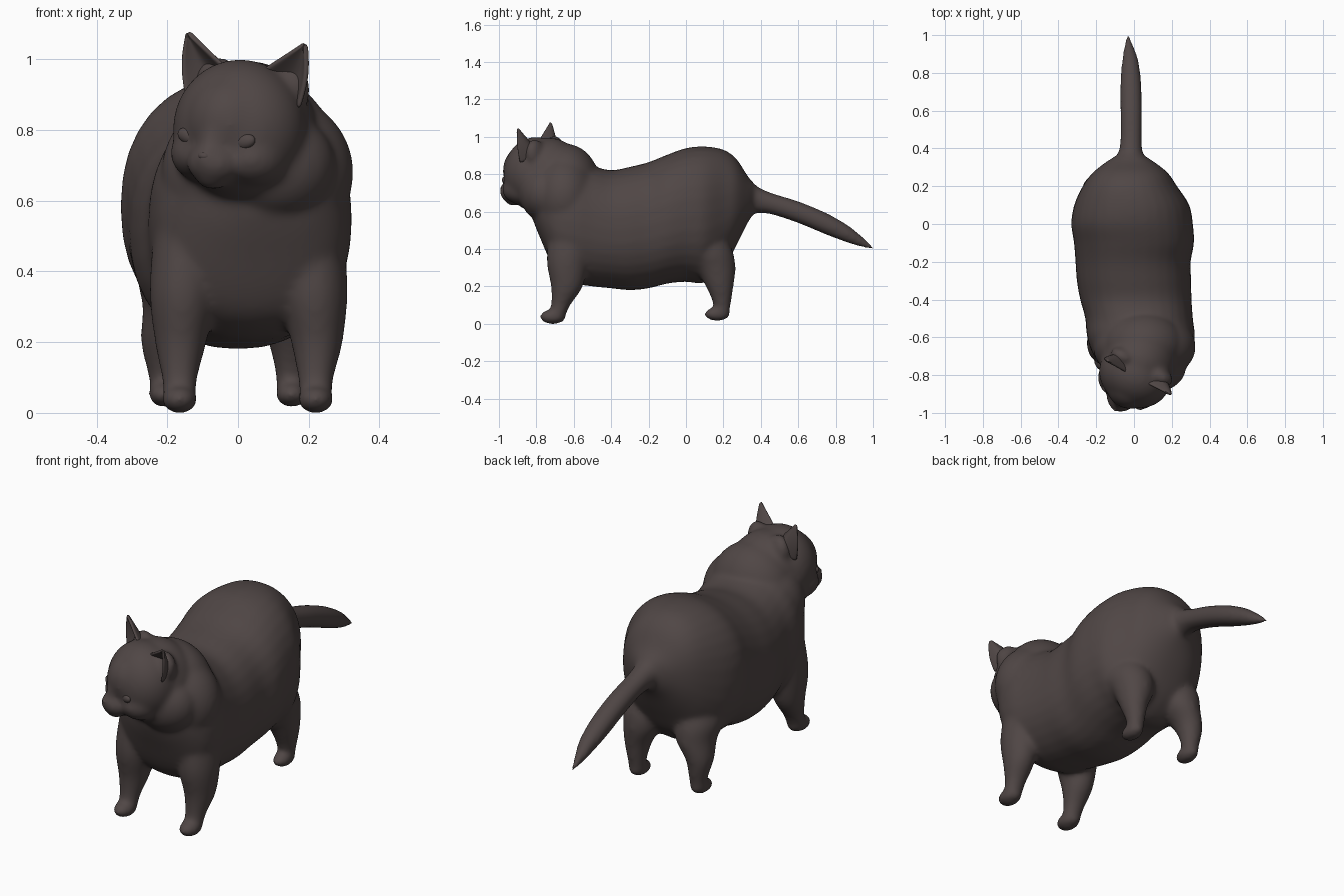
import bpy, bmesh, math
from mathutils import Matrix, Vector

if "Cube" in bpy.data.objects:
    bpy.data.objects.remove(bpy.data.objects["Cube"])

fur = bpy.data.materials.new("dark brown fur")
fur.diffuse_color = (0.08, 0.062, 0.06, 1)
fur.use_nodes = True
fur.node_tree.nodes["Principled BSDF"].inputs["Base Color"].default_value = fur.diffuse_color


def finish(name, bm):
    bmesh.ops.recalc_face_normals(bm, faces=bm.faces)
    for f in bm.faces:
        f.smooth = True
    me = bpy.data.meshes.new(name)
    bm.to_mesh(me)
    bm.free()
    me.materials.append(fur)
    ob = bpy.data.objects.new(name, me)
    bpy.context.collection.objects.link(ob)
    return ob


def spline(a, b, c, d, t):
    return tuple(0.5 * (2 * q + (r - p) * t + (2 * p - 5 * q + 4 * r - s) * t * t
                        + (3 * q - p - 3 * r + s) * t ** 3) for p, q, r, s in zip(a, b, c, d))


def loft(bm, rings, axis, power=2.0, sides=32, steps=5):
    """Smooth tube through rings (position, centre x, other centre, radius x, other radius)."""
    path = []
    n = len(rings)
    for i in range(n - 1):
        a, b, c, d = (rings[max(0, min(n - 1, k))] for k in (i - 1, i, i + 1, i + 2))
        path += [spline(a, b, c, d, s / steps) for s in range(steps)]
    path.append(rings[-1])
    loops = []
    for p, cx, co, rx, ro in path:
        loop = []
        for k in range(sides):
            a = 2 * math.pi * k / sides
            c, s = math.cos(a), math.sin(a)
            x = cx + max(rx, .003) * math.copysign(abs(c) ** (2 / power), c)
            o = co + max(ro, .003) * math.copysign(abs(s) ** (2 / power), s)
            loop.append(bm.verts.new((x, p, o) if axis == "y" else (x, o, p)))
        loops.append(loop)
    for l, m in zip(loops, loops[1:]):
        for k in range(sides):
            j = (k + 1) % sides
            bm.faces.new((l[k], l[j], m[j], m[k]))
    bm.faces.new(loops[0])
    bm.faces.new(loops[-1])


def ball(bm, centre, radii, base=Matrix.Identity(4), tilt=0):
    m = (base @ Matrix.Translation(centre) @ Matrix.Rotation(tilt, 4, "Y")
         @ Matrix.Diagonal((*radii, 1)))
    bmesh.ops.create_icosphere(bm, subdivisions=4, radius=1, matrix=m)


# head frame: turned and slightly tilted
HEAD = (Matrix.Translation((0.005, -0.80, 0.80)) @ Matrix.Rotation(math.radians(-28), 4, "Z")
        @ Matrix.Rotation(math.radians(5), 4, "Y"))

bm = bmesh.new()

# torso: y, centre x, half width, bottom, top
torso = [(-.82, .06, .09, .56, .74), (-.78, .055, .18, .46, .79), (-.70, .045, .255, .29, .84),
         (-.60, .037, .285, .22, .88), (-.50, .027, .285, .20, .845), (-.40, .01, .295, .19, .822),
         (-.30, 0, .303, .18, .84), (-.20, -.005, .305, .19, .865), (-.10, 0, .318, .215, .905),
         (0, -.01, .322, .225, .94), (.10, -.012, .305, .22, .949), (.20, -.022, .25, .30, .932),
         (.27, -.02, .20, .42, .882), (.33, -.02, .125, .54, .79), (.37, -.02, .06, .60, .745)]
loft(bm, [(y, cx, (lo + hi) / 2, w, (hi - lo) / 2) for y, cx, w, lo, hi in torso], "y", 2.25)

# neck ruff, shoulders and nape joining the skull
ball(bm, (.055, -.65, .68), (.272, .19, .24))
ball(bm, (.05, -.64, .74), (.22, .18, .222))
ball(bm, (.03, -.73, .78), (.195, .19, .215))
ball(bm, (.11, -.76, .70), (.165, .13, .15))

# legs and paws
for x, top in ((-.165, -.155), (.22, .215)):
    loft(bm, [(.55, top, -.59, .08, .13), (.35, top, -.63, .095, .115), (.20, x + .003, -.637, .073, .085),
              (.10, x, -.67, .051, .052), (.03, x, -.695, .045, .046)], "z")
    ball(bm, (x, -.712, .038), (.051, .071, .04))
for x, top in ((-.208, -.17), (.152, .135)):
    loft(bm, [(.55, top, .04, .08, .12), (.40, top, .10, .115, .145), (.30, top, .155, .10, .11),
              (.20, x, .18, .067, .074), (.10, x, .193, .045, .046), (.04, x, .185, .043, .043)], "z")
    ball(bm, (x, .167, .052), (.046, .070, .037))

# tail
loft(bm, [(.26, -.02, .70, .12, .13), (.32, -.02, .684, .085, .10), (.38, -.018, .664, .064, .072),
          (.46, -.015, .642, .057, .058),
          (.60, -.015, .597, .058, .059), (.75, -.017, .535, .056, .059), (.87, -.02, .478, .043, .047),
          (.95, -.028, .434, .023, .027), (1.01, -.032, .40, .007, .007)], "y")

# skull, brow, nose bridge, muzzle and chin
ball(bm, (0, 0, 0), (.195, .17, .20), HEAD)
ball(bm, (0, -.055, .02), (.13, .13, .14), HEAD)
ball(bm, (0, -.11, -.045), (.055, .085, .10), HEAD)
ball(bm, (0, -.135, -.095), (.08, .08, .062), HEAD)
ball(bm, (0, -.17, -.08), (.04, .052, .038), HEAD)
ball(bm, (0, -.14, -.13), (.05, .055, .04), HEAD)
for s in (-1, 1):
    # cheeks and ear roots
    ball(bm, (s * .085, -.045, -.075), (.09, .11, .08), HEAD)
    ball(bm, (s * .105, .055, .115), (.075, .05, .085), HEAD, s * .5)

body = finish("cat_body", bm)
r = body.modifiers.new("merge", "REMESH")
r.mode = "VOXEL"
r.voxel_size = 0.011
r.use_smooth_shade = True
sm = body.modifiers.new("soften", "SMOOTH")
sm.factor = 0.5
sm.iterations = 18

# ears: cupped triangles open to the front
for s, label in ((-1, "left"), (1, "right")):
    bm = bmesh.new()
    A, B, T = Vector((.045, -.01, .165)), Vector((.182, 0, .075)), Vector((.19, -.005, .264))
    nu, nv = 12, 10
    grid = []
    for j in range(nv + 1):
        v = .97 * j / nv
        row = []
        for i in range(nu + 1):
            u = i / nu
            p = A.lerp(B, u).lerp(T, v)
            p.y += .07 * math.sin(math.pi * u) * (1 - v)
            p.x += .014 * u * math.sin(math.pi * v)
            p.x *= s
            row.append(bm.verts.new(HEAD @ p))
        grid.append(row)
    for j in range(nv):
        for i in range(nu):
            bm.faces.new((grid[j][i], grid[j][i + 1], grid[j + 1][i + 1], grid[j + 1][i]))
    ear = finish(label + "_ear", bm)
    sol = ear.modifiers.new("thickness", "SOLIDIFY")
    sol.thickness = 0.014
    sol.offset = 0
    ear.modifiers.new("round", "SUBSURF").levels = 1

    # eyes: low almond bulges
    bm = bmesh.new()
    ball(bm, (s * .09, -.137, -.025), (.034, .017, .022), HEAD, s * -.25)
    finish(label + "_eye", bm)

# nose tip
bm = bmesh.new()
ball(bm, (0, -.203, -.074), (.018, .014, .012), HEAD)
finish("nose", bm)
